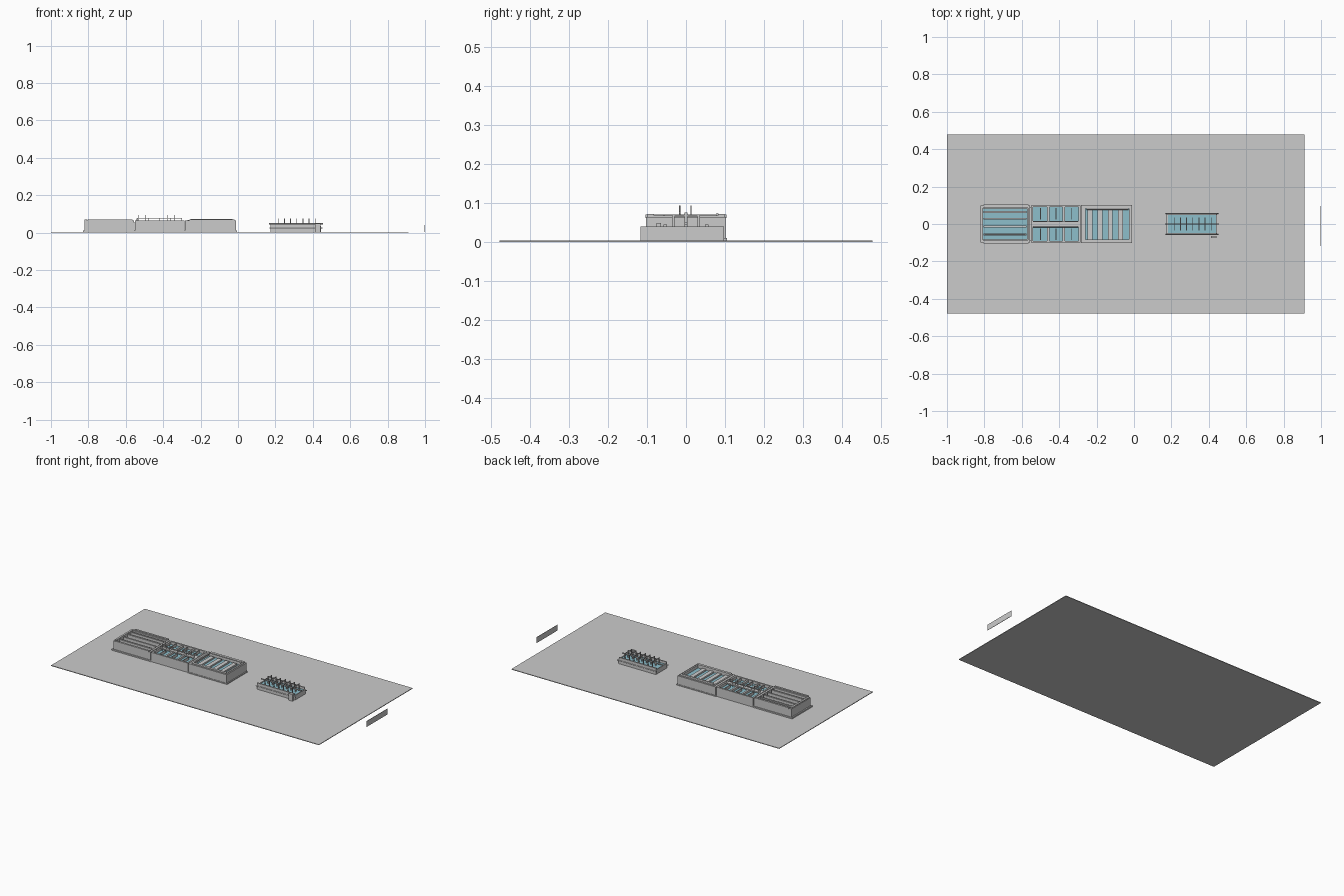
import bpy, bmesh
from mathutils import Matrix, Vector

if "Cube" in bpy.data.objects:
    bpy.data.objects.remove(bpy.data.objects["Cube"])

water_mat = bpy.data.materials.new("water_blue")
water_mat.diffuse_color = (0.27, 0.52, 0.60, 1)
water_mat.use_nodes = True
water_mat.node_tree.nodes["Principled BSDF"].inputs["Base Color"].default_value = water_mat.diffuse_color


def finish(name, bm, mat=None):
    me = bpy.data.meshes.new(name)
    bm.to_mesh(me)
    bm.free()
    ob = bpy.data.objects.new(name, me)
    bpy.context.collection.objects.link(ob)
    if mat:
        me.materials.append(mat)
    return ob


def boxes(name, specs, mat=None):
    """One object made of boxes given as (x0, x1, y0, y1, z0, z1)."""
    bm = bmesh.new()
    for x0, x1, y0, y1, z0, z1 in specs:
        m = Matrix.Translation(((x0 + x1) / 2, (y0 + y1) / 2, (z0 + z1) / 2))
        bmesh.ops.create_cube(bm, size=1, matrix=m @ Matrix.Diagonal((x1 - x0, y1 - y0, z1 - z0, 1)))
    return finish(name, bm, mat)


def rods(name, segs, r, sides=8):
    """One object made of thin round bars between point pairs."""
    bm = bmesh.new()
    for a, b in segs:
        a, b = Vector(a), Vector(b)
        rot = (b - a).to_track_quat('Z', 'Y').to_matrix().to_4x4()
        bmesh.ops.create_cone(bm, cap_ends=True, segments=sides, radius1=r, radius2=r,
                              depth=(b - a).length, matrix=Matrix.Translation((a + b) / 2) @ rot)
    return finish(name, bm)


def tank(name, x0, x1, y, top, t, z0=0.0):
    """Open rectangular basin with four walls of thickness t."""
    bm = bmesh.new()
    rings = []
    for d, z in ((0, z0), (0, top), (t, top), (t, 0.012)):
        rings.append([bm.verts.new(p) for p in
                      ((x0 + d, -y + d, z), (x1 - d, -y + d, z), (x1 - d, y - d, z), (x0 + d, y - d, z))])
    for a, b in zip(rings, rings[1:]):
        for i in range(4):
            j = (i + 1) % 4
            bm.faces.new((a[i], a[j], b[j], b[i]))
    bm.faces.new(rings[-1])
    bm.faces.new(rings[0][::-1])
    return finish(name, bm)


# site plate and the separate upright panel at the far right
boxes("ground_plate", [(-1, 0.912, -0.478, 0.478, 0, 0.004)])
boxes("upright_panel", [(0.998, 1.0, -0.117, 0.097, 0.003, 0.04)])

# long channel basin (left)
tank("channel_basin", -0.822, -0.555, 0.098, 0.064, 0.013)
boxes("channel_basin_footing", [(-0.83, -0.55, -0.103, 0.103, 0.003, 0.012)])
boxes("channel_basin_rim", [(-0.805, -0.565, s * 0.098 - 0.006, s * 0.098 + 0.006, 0.062, 0.07) for s in (-1, 1)]
      + [(-0.82, -0.808, -0.09, 0.09, 0.062, 0.07)])
boxes("channel_dividers", [(-0.805, -0.575, y - 0.005, y + 0.005, 0.012, 0.064)
                           for y in (-0.056, -0.014, 0.028, 0.064)])
boxes("channel_water", [(-0.808, -0.57, -0.084, 0.084, 0.02, 0.04)], water_mat)
rods("channel_handrail", [((-0.80, y, 0.067), (-0.58, y, 0.067)) for y in (-0.056, 0.028)], 0.002)

# aeration basin (middle): two rows of three cells and a central walkway
tank("cell_basin", -0.55, -0.287, 0.1, 0.064, 0.01, 0.004)
cell_edges = [-0.458, -0.376]
boxes("cell_walls", [(x - 0.006, x + 0.006, -0.095, 0.095, 0.012, 0.06) for x in cell_edges])
boxes("cell_water", [(-0.541, -0.296, -0.091, 0.091, 0.02, 0.046)], water_mat)
boxes("cell_walkway", [(-0.545, -0.292, -0.016, 0.016, 0.056, 0.064)])
boxes("basin_joint", [(-0.56, -0.545, -0.09, 0.09, 0.01, 0.055)])

# walkway rails and mixers
rail = [((-0.54, y, 0.076), (-0.30, y, 0.076)) for y in (-0.016, 0.013)]
rail += [((-0.54 + 0.06 * i, y, 0.062), (-0.54 + 0.06 * i, y, 0.076)) for i in range(5) for y in (-0.016, 0.013)]
rods("walkway_rails", rail, 0.0015)
rods("mixer_posts", [((x, y, 0.03), (x, y, 0.093)) for x in (-0.53, -0.497, -0.378, -0.342)
                     for y in (-0.016, 0.013)], 0.0013)
boxes("cell_gates", [(x - 0.002, x + 0.002, s * 0.055 - 0.03, s * 0.055 + 0.03, 0.04, 0.064)
                     for x in (-0.50, -0.417, -0.335) for s in (-1, 1)])

# settling basin (right): cross troughs over water
tank("settling_basin", -0.283, -0.01, 0.102, 0.064, 0.014)
boxes("settling_footing", [(-0.287, -0.005, -0.105, 0.105, 0.003, 0.01)])
boxes("settling_rim", [(-0.26, -0.02, s * 0.09 - 0.008, s * 0.09 + 0.008, 0.06, 0.071) for s in (-1, 1)]
      + [(x, x + 0.01, -0.09, 0.09, 0.06, 0.068) for x in (-0.27, -0.028)])
boxes("settling_water", [(-0.27, -0.023, -0.09, 0.09, 0.02, 0.045)], water_mat)
boxes("settling_troughs", [(x, x + 0.026, -0.083, 0.075, 0.03, 0.055)
                           for x in (-0.248, -0.194, -0.14, -0.086)])
rods("settling_header_pipe", [((-0.255, 0.08, 0.07), (-0.03, 0.08, 0.07))], 0.004)

# small flocculation tank with a shaft carrying paddles
tank("paddle_tank", 0.175, 0.445, 0.055, 0.034, 0.006)
boxes("paddle_tank_sides", [(0.175, 0.44, s * 0.053 - 0.004, s * 0.053 + 0.004, 0.004, 0.045) for s in (-1, 1)])
boxes("paddle_tank_water", [(0.181, 0.439, -0.049, 0.049, 0.012, 0.03)], water_mat)
rods("paddle_shaft", [((0.165, 0, 0.047), (0.455, 0, 0.047))], 0.004)
xs = [0.215 + 0.033 * i for i in range(7)]
boxes("paddle_frames", [(x - 0.002, x + 0.002, y - 0.003, y + 0.003, 0.028, 0.07) for x in xs for y in (-0.033, 0.033)]
      + [(x - 0.002, x + 0.002, -0.036, 0.036, 0.065, 0.069) for x in xs]
      + [(x - 0.002, x + 0.002, -0.004, 0.004, 0.028, 0.075) for x in xs])
rods("paddle_tank_rails", [((0.168, y, 0.024), (0.452, y, 0.024)) for y in (-0.057, 0.057)], 0.003)
boxes("motor_box", [(0.413, 0.442, -0.076, -0.064, 0.004, 0.048)])
